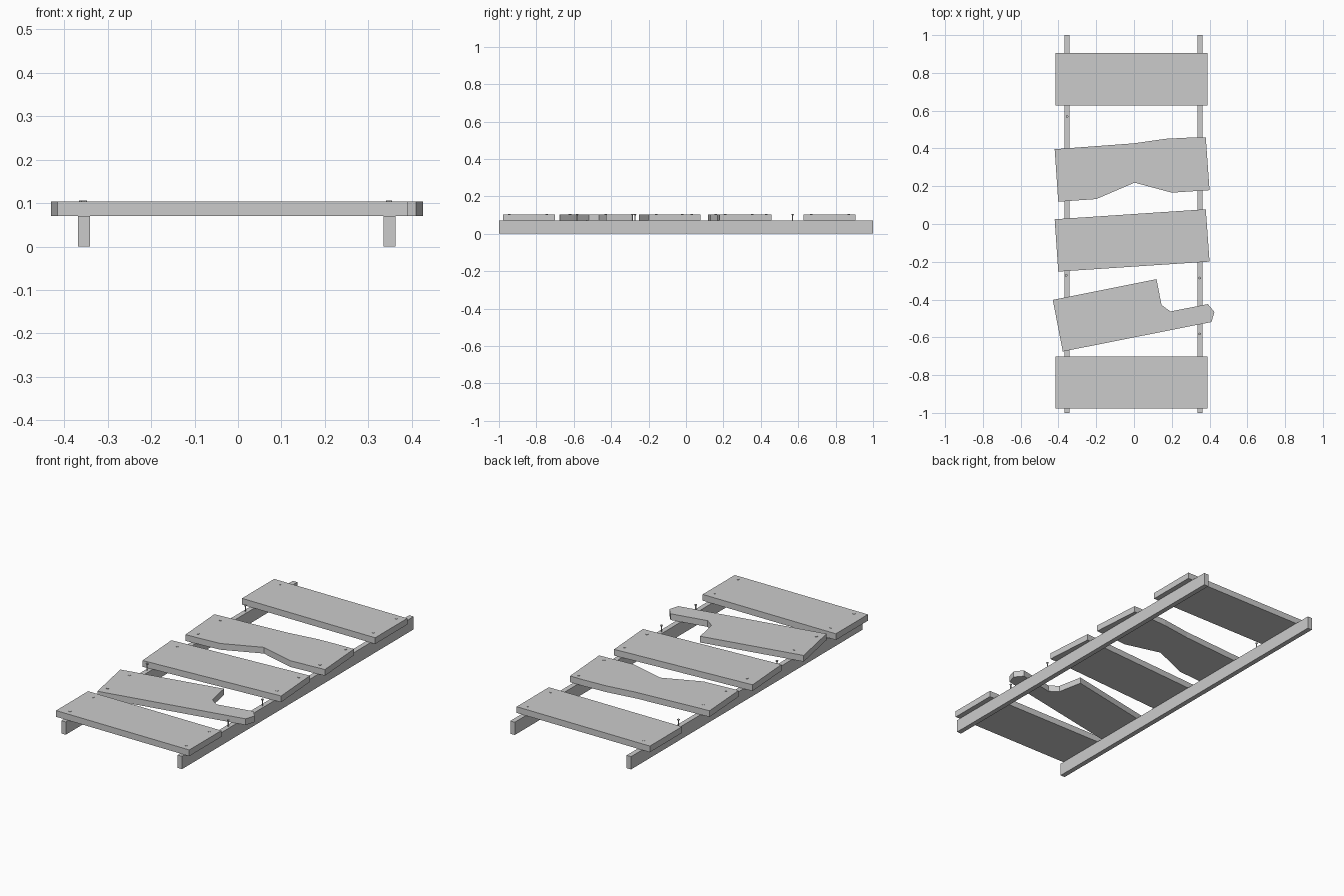
import bpy, bmesh

if "Cube" in bpy.data.objects:
    bpy.data.objects.remove(bpy.data.objects["Cube"])

RAIL_H, TOP = 0.07, 0.104


def prism(name, outline, z0, z1):
    """Extrude a flat outline from z0 up to z1."""
    bm = bmesh.new()
    face = bm.faces.new([bm.verts.new((x, y, z0)) for x, y in outline])
    res = bmesh.ops.extrude_face_region(bm, geom=[face])
    top = [v for v in res["geom"] if isinstance(v, bmesh.types.BMVert)]
    bmesh.ops.translate(bm, verts=top, vec=(0, 0, z1 - z0))
    bmesh.ops.recalc_face_normals(bm, faces=bm.faces)
    mesh = bpy.data.meshes.new(name)
    bm.to_mesh(mesh)
    bm.free()
    obj = bpy.data.objects.new(name, mesh)
    bpy.context.collection.objects.link(obj)
    return obj


def rect(x0, x1, y0, y1):
    return [(x0, y0), (x1, y0), (x1, y1), (x0, y1)]


# Two long rails
prism("left_rail", rect(-0.368, -0.341, -1, 1), 0, RAIL_H)
prism("right_rail", rect(0.335, 0.362, -1, 1), 0, RAIL_H)

# Planks, front to back: two straight, one crooked, two broken
planks = {
    "front_plank": rect(-0.415, 0.39, -0.978, -0.701),
    "snapped_plank": [(-0.43, -0.402), (-0.377, -0.675), (0.41, -0.519), (0.426, -0.466),
                      (0.391, -0.424), (0.193, -0.463), (0.146, -0.429), (0.119, -0.292)],
    "crooked_plank": [(-0.42, 0.025), (-0.401, -0.252), (0.4, -0.199), (0.38, 0.078)],
    "chipped_plank": [(-0.42, 0.396), (-0.401, 0.118), (-0.2, 0.132), (0.003, 0.219),
                      (0.2, 0.166), (0.4, 0.179), (0.38, 0.458), (0.304, 0.458),
                      (0.167, 0.451), (0, 0.427)],
    "back_plank": rect(-0.415, 0.39, 0.627, 0.905),
}
for name, outline in planks.items():
    prism(name, outline, RAIL_H, TOP)

# Nails: one shared mesh with a thin shaft and a flared head
bm = bmesh.new()
rings = []
for r, z in [(0.003, 0.05), (0.003, 0.098), (0.007, 0.104), (0.007, 0.106)]:
    ring = bmesh.ops.create_circle(bm, segments=8, radius=r, cap_ends=False)["verts"]
    bmesh.ops.translate(bm, verts=ring, vec=(0, 0, z))
    if rings:
        for i in range(8):
            j = (i + 1) % 8
            bm.faces.new((rings[-1][i], rings[-1][j], ring[j], ring[i]))
    rings.append(ring)
bm.faces.new(rings[0])
bm.faces.new(rings[-1])
bmesh.ops.recalc_face_normals(bm, faces=bm.faces)
nail_mesh = bpy.data.meshes.new("nail")
bm.to_mesh(nail_mesh)
bm.free()

LX, RX = -0.354, 0.348
nails = [(LX, 0.57), (LX - 0.005, -0.272), (RX, -0.286), (RX, -0.582)]  # exposed
nails += [(x, y) for x in (LX, RX) for y in (-0.945, -0.745)]           # front plank
nails += [(LX, -0.43), (LX, -0.62)]                                     # snapped plank
nails += [(LX, -0.02), (RX, 0.03), (RX, -0.16)]                         # crooked plank
nails += [(LX, 0.355), (LX, 0.16), (RX, 0.43), (RX, 0.21)]              # chipped plank
nails += [(LX, 0.87), (RX, 0.87), (RX, 0.67)]                           # back plank
for i, (x, y) in enumerate(nails):
    nail = bpy.data.objects.new(f"nail_{i + 1}", nail_mesh)
    nail.location = (x, y, 0)
    bpy.context.collection.objects.link(nail)
